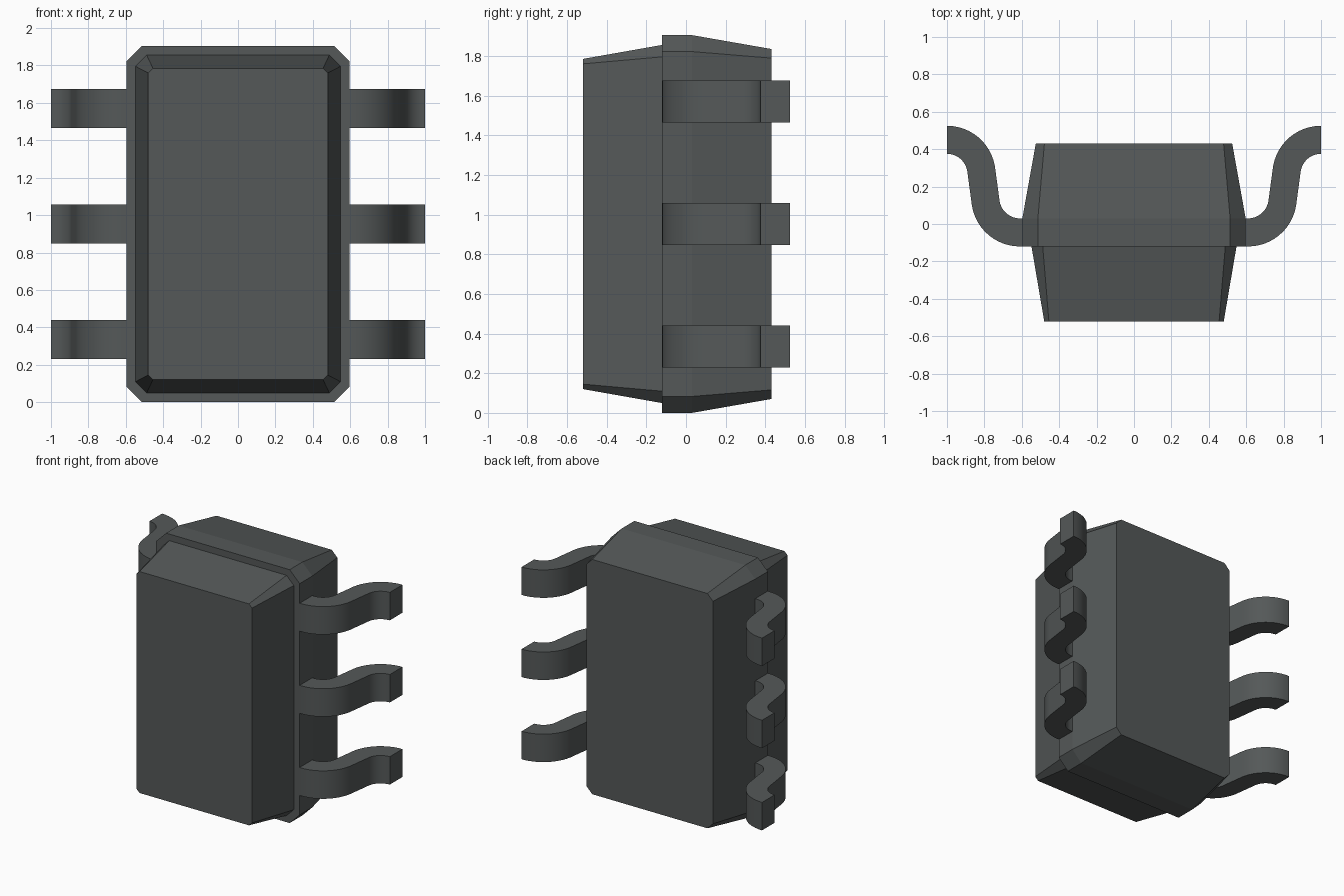
import bpy, bmesh, math

if "Cube" in bpy.data.objects:
    bpy.data.objects.remove(bpy.data.objects["Cube"])

# One dark grey for the whole chip
grey = bpy.data.materials.new("dark grey")
grey.diffuse_color = (0.089, 0.098, 0.098, 1)
grey.use_nodes = True
grey.node_tree.nodes["Principled BSDF"].inputs["Base Color"].default_value = grey.diffuse_color

MID_Z = 0.9525


def loft(name, rings):
    """Skin a list of matching closed rings and cap both ends."""
    bm = bmesh.new()
    loops = [[bm.verts.new(p) for p in ring] for ring in rings]
    n = len(loops[0])
    for a, b in zip(loops, loops[1:]):
        for i in range(n):
            j = (i + 1) % n
            bm.faces.new((a[i], a[j], b[j], b[i]))
    bm.faces.new(loops[0])
    bm.faces.new(loops[-1])
    bmesh.ops.recalc_face_normals(bm, faces=bm.faces)
    mesh = bpy.data.meshes.new(name)
    bm.to_mesh(mesh)
    bm.free()
    mesh.materials.append(grey)
    obj = bpy.data.objects.new(name, mesh)
    bpy.context.collection.objects.link(obj)
    return obj


def chamfered_ring(y, hx, hz, c):
    """Rectangle in the xz plane with its corners cut off."""
    pts = [(hx, hz - c), (hx - c, hz), (c - hx, hz), (-hx, hz - c),
           (-hx, c - hz), (c - hx, -hz), (hx - c, -hz), (hx, c - hz)]
    return [(x, y, MID_Z + z) for x, z in pts]


# Body: tapered front half, small step, wider tapered rear half
loft("chip_body", [
    chamfered_ring(-0.52, 0.48, 0.8325, 0.025),
    chamfered_ring(-0.12, 0.548, 0.903, 0.06),
    chamfered_ring(-0.12, 0.597, 0.9525, 0.083),
    chamfered_ring(0.03, 0.597, 0.9525, 0.083),
    chamfered_ring(0.43, 0.525, 0.8825, 0.046),
])

# Leads: gull-wing strip, bent by two arcs joined by a slanted straight
R_IN, R_OUT, TILT, STEPS = 0.11, 0.26, math.radians(10), 12
section = [((0.597, 0.03), (0.597, -0.12))]
for i in range(STEPS + 1):
    a = math.radians(-90) + (math.radians(90) - TILT) * i / STEPS
    c, s = math.cos(a), math.sin(a)
    section.append(((0.61 + R_IN * c, 0.14 + R_IN * s),
                    (0.61 + R_OUT * c, 0.14 + R_OUT * s)))
for i in range(STEPS + 1):
    a = math.pi - TILT - (math.pi / 2 - TILT) * i / STEPS
    c, s = math.cos(a), math.sin(a)
    section.append(((1 + R_OUT * c, 0.265 + R_OUT * s),
                    (1 + R_IN * c, 0.265 + R_IN * s)))

for side, label in ((-1, "left"), (1, "right")):
    for k in range(3):
        z0 = 0.23 + 0.6175 * k
        z1 = z0 + 0.21
        rings = [[(side * p[0], p[1], z0), (side * q[0], q[1], z0),
                  (side * q[0], q[1], z1), (side * p[0], p[1], z1)]
                 for p, q in section]
        lead = loft(f"{label}_lead_{k + 1}", rings)
        bpy.ops.object.select_all(action='DESELECT')
        lead.select_set(True)
        bpy.context.view_layer.objects.active = lead
        bpy.ops.object.shade_smooth_by_angle(angle=math.radians(30))
